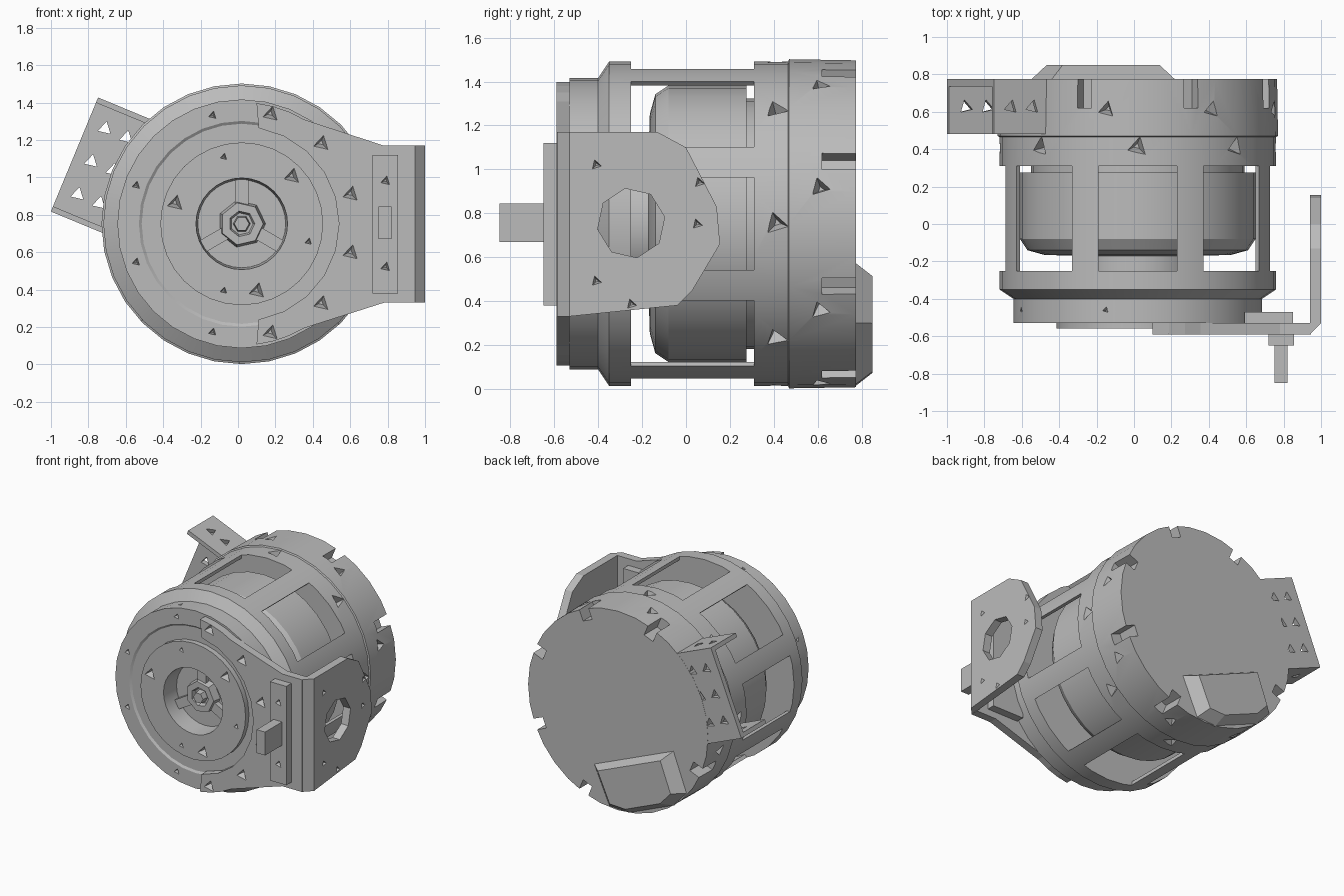
import bpy, bmesh, math
from mathutils import Vector

old = bpy.data.objects.get("Cube")
if old:
    bpy.data.objects.remove(old)

grey = bpy.data.materials.new("machine_grey")
grey.use_nodes = True
tone = (0.5, 0.5, 0.5, 1)
grey.diffuse_color = tone
grey.node_tree.nodes["Principled BSDF"].inputs["Base Color"].default_value = tone

CX, CZ = 0.02, 0.752   # main axis runs along y through this point
EIGHTHS = range(0, 360, 45)


def polar(angle, radial, y, tangent=0):
    c, s = math.cos(math.radians(angle)), math.sin(math.radians(angle))
    return Vector((CX + radial * c - tangent * s, y, CZ + radial * s + tangent * c))


def outward(angle):
    return polar(angle, 1, 0) - polar(angle, 0, 0)


def add_lathe(bm, profile, steps=32):
    verts = [bm.verts.new(polar(0, r, y)) for r, y in profile]
    edges = [bm.edges.new(pair) for pair in zip(verts, verts[1:])]
    bmesh.ops.spin(bm, geom=verts + edges, cent=(CX, 0, CZ), axis=(0, 1, 0),
                   angle=math.tau, steps=steps, use_merge=True)
    bmesh.ops.remove_doubles(bm, verts=bm.verts, dist=0.0005)


def add_prism(bm, points, offset, scale=1):
    face = bm.faces.new([bm.verts.new(p) for p in points])
    new = bmesh.ops.extrude_face_region(bm, geom=[face], use_keep_orig=True)["geom"]
    top = [v for v in new if isinstance(v, bmesh.types.BMVert)]
    middle = face.calc_center_bounds()
    for v in top:
        v.co = middle + (v.co - middle) * scale + Vector(offset)


def add_box(bm, x, y, z):
    add_prism(bm, [(x[0], y[0], z[0]), (x[1], y[0], z[0]), (x[1], y[0], z[1]), (x[0], y[0], z[1])],
              (0, y[1] - y[0], 0))


def add_sector(bm, angle, radial, half, y):
    corners = [(radial[0], -half), (radial[1], -half), (radial[1], half), (radial[0], half)]
    add_prism(bm, [polar(angle, r, y[0], t) for r, t in corners], (0, y[1] - y[0], 0))


def add_pit(bm, point, normal, size=0.05, depth=0.06, taper=0.3):
    # three-sided cutter sunk into a surface
    normal = Vector(normal)
    side = normal.cross((0, 1, 0) if abs(normal.y) < 0.5 else (0, 0, 1)).normalized()
    up = normal.cross(side)
    start = Vector(point) + normal * 0.008
    add_prism(bm, [start + size * (math.cos(a) * side + math.sin(a) * up)
                   for a in (0.3, 0.3 + math.tau / 3, 0.3 + 2 * math.tau / 3)],
              -normal * (depth + 0.008), taper)


def finish(name, bm):
    bmesh.ops.recalc_face_normals(bm, faces=bm.faces)
    mesh = bpy.data.meshes.new(name)
    bm.to_mesh(mesh)
    bm.free()
    mesh.materials.append(grey)
    obj = bpy.data.objects.new(name, mesh)
    bpy.context.collection.objects.link(obj)
    return obj


def activate(obj):
    bpy.ops.object.select_all(action="DESELECT")
    obj.select_set(True)
    bpy.context.view_layer.objects.active = obj


def cut(obj, bm):
    cutter = finish("cutter", bm)
    cutter.hide_render = True
    mod = obj.modifiers.new("cut", "BOOLEAN")
    mod.operation, mod.solver, mod.object = "DIFFERENCE", "EXACT", cutter
    activate(obj)
    bpy.ops.object.modifier_apply(modifier=mod.name)
    bpy.data.objects.remove(cutter)


def smooth(obj):
    activate(obj)
    bpy.ops.object.shade_smooth_by_angle(angle=math.radians(25))


# Housing: closed back drum, cage and stepped front plate with a recess
bm = bmesh.new()
add_lathe(bm, [(0, 0.775), (0.745, 0.775), (0.75, 0.47), (0.74, 0.465), (0.74, -0.35),
               (0.665, -0.4), (0.665, -0.53), (0.55, -0.53), (0.535, -0.52), (0.435, -0.52),
               (0.435, -0.56), (0.245, -0.56), (0.235, -0.42), (0, -0.42)])
housing = finish("housing", bm)

# Hollow cavity of the cage
bm = bmesh.new()
add_lathe(bm, [(0, 0.31), (0.715, 0.31), (0.715, -0.25), (0, -0.25)])
cut(housing, bm)

# Eight cage windows
bm = bmesh.new()
for a in EIGHTHS:
    add_sector(bm, a, (0.5, 0.85), 0.21, (-0.25, 0.31))
cut(housing, bm)

# Rim notches and small pits
bm = bmesh.new()
for a in EIGHTHS:
    if a + 22.5 not in (157.5, 247.5):
        add_sector(bm, a + 22.5, (0.66, 0.85), 0.04, (0.62, 0.85))
    add_pit(bm, polar(a, 0.735, 0.41), outward(a), 0.06)
    if a != 135:
        add_pit(bm, polar(a + 13, 0.742, 0.61), outward(a + 13))
for a in (105, 160, 200, 255):
    add_pit(bm, polar(a, 0.6, -0.53), (0, -1, 0), 0.025)
    add_pit(bm, polar(a, 0.665, -0.46), outward(a), 0.02)
for a, size in ((105, 0.022), (43, 0.05), (163, 0.05), (255, 0.022), (283, 0.05), (345, 0.022)):
    add_pit(bm, polar(a, 0.37, -0.56), (0, -1, 0), size)
cut(housing, bm)
smooth(housing)

# Rotor inside the cage
bm = bmesh.new()
add_lathe(bm, [(0, 0.32), (0.57, 0.32), (0.57, 0.275), (0.63, 0.275), (0.63, -0.08),
               (0.59, -0.14), (0.5, -0.165), (0.34, -0.17), (0.34, -0.27), (0, -0.27)])
smooth(finish("rotor", bm))

# Hub nut, spokes and shaft in the front recess
bm = bmesh.new()
add_lathe(bm, [(0, -0.41), (0.13, -0.41), (0.115, -0.48), (0.07, -0.48), (0.06, -0.45), (0, -0.45)], 7)
finish("hub_nut", bm)
bm = bmesh.new()
add_lathe(bm, [(0, -0.42), (0.05, -0.42), (0.04, -0.5), (0, -0.5)], 6)
finish("shaft", bm)
for a in (90, 210, 330):
    bm = bmesh.new()
    add_sector(bm, a, (0.1, 0.238), 0.035, (-0.46, -0.41))
    finish("hub_spoke", bm)

# Bracket plate: crescent around the front plate with a side tab
outer = [(0.65, a) for a in (83, 75, 67, 59)]
inner = [(0.52, a) for a in range(-80, 81, 16)]
tab = [(0.78, 1.17), (0.945, 1.17), (0.945, 0.33), (0.78, 0.33)]
outline = [polar(a, r, -0.59) for r, a in outer]
outline += [Vector((x, -0.59, z)) for x, z in tab]
outline += [polar(-a, r, -0.59) for r, a in reversed(outer)]
outline += [polar(a, r, -0.59) for r, a in inner]
bm = bmesh.new()
add_prism(bm, outline, (0, 0.06, 0))
plate = finish("bracket_plate", bm)
bm = bmesh.new()
for a in (75, 45, 15, -15, -45, -75):
    add_pit(bm, polar(a, 0.605, -0.59), (0, -1, 0), 0.05, 0.05)
cut(plate, bm)

# Bracket flange with chamfered bend and octagonal hole
side = [(-0.59, 0.33), (-0.04, 0.38), (0.03, 0.45), (0.155, 0.66), (0.14, 0.83),
        (0.0, 1.1), (-0.13, 1.17), (-0.59, 1.17)]
bm = bmesh.new()
add_prism(bm, [(0.94, y, z) for y, z in side], (0.06, 0, 0))
for v in bm.verts:
    if v.co.x > 0.97 and v.co.y < -0.5:
        v.co.y = -0.53
flange = finish("bracket_flange", bm)
bm = bmesh.new()
ring = [math.radians(a + 10) for a in EIGHTHS]
add_prism(bm, [(0.85, -0.25 + 0.155 * math.cos(a), 0.755 + 0.16 * math.sin(a)) for a in ring], (0.3, 0, 0))
for y, z in ((-0.41, 1.02), (-0.41, 0.49), (-0.25, 0.385), (0.06, 0.94), (0.05, 0.75)):
    add_pit(bm, (1, y, z), (1, 0, 0), 0.028, 0.04)
cut(flange, bm)

# Slider block with knob
bm = bmesh.new()
add_box(bm, (0.72, 0.855), (-0.65, -0.58), (0.38, 1.12))
slider = finish("slider_block", bm)
bm = bmesh.new()
for z in (0.52, 0.98):
    add_pit(bm, (0.79, -0.65, z), (0, -1, 0), 0.03)
cut(slider, bm)
bm = bmesh.new()
add_box(bm, (0.59, 0.85), (-0.54, -0.47), (0.38, 1.12))
finish("slider_backing", bm)
bm = bmesh.new()
add_box(bm, (0.75, 0.82), (-0.85, -0.64), (0.67, 0.845))
finish("knob", bm)

# Channel-shaped side mount, open to the front and outside, with triangular holes
MOUNT = 157.5
bm = bmesh.new()
add_sector(bm, MOUNT, (0.6, 0.968), 0.33, (0.48, 0.774))
mount = finish("side_mount", bm)
bm = bmesh.new()
add_sector(bm, MOUNT, (0.5, 1.1), 0.3, (0.4, 0.735))
cut(mount, bm)
bm = bmesh.new()
for r in (0.745, 0.87):
    for t in (-0.19, 0, 0.19):
        add_pit(bm, polar(MOUNT, r, 0.73, t), (0, -1, 0), 0.04, 0.1, 1)
    for turn in (-1, 1):
        add_pit(bm, polar(MOUNT, r, 0.625, 0.33 * turn), outward(MOUNT + 90 * turn), 0.04, 0.06, 1)
cut(mount, bm)

# Tapered foot on the back face
half = [(0.36, 0.34), (0.35, 0.65), (0.2, 0.72)]
shape = half + [(-t, r) for t, r in reversed(half)]
bm = bmesh.new()
add_prism(bm, [polar(247.5, r, 0.77, t) for t, r in shape], (0, 0.08, 0), 0.78)
finish("back_foot", bm)
